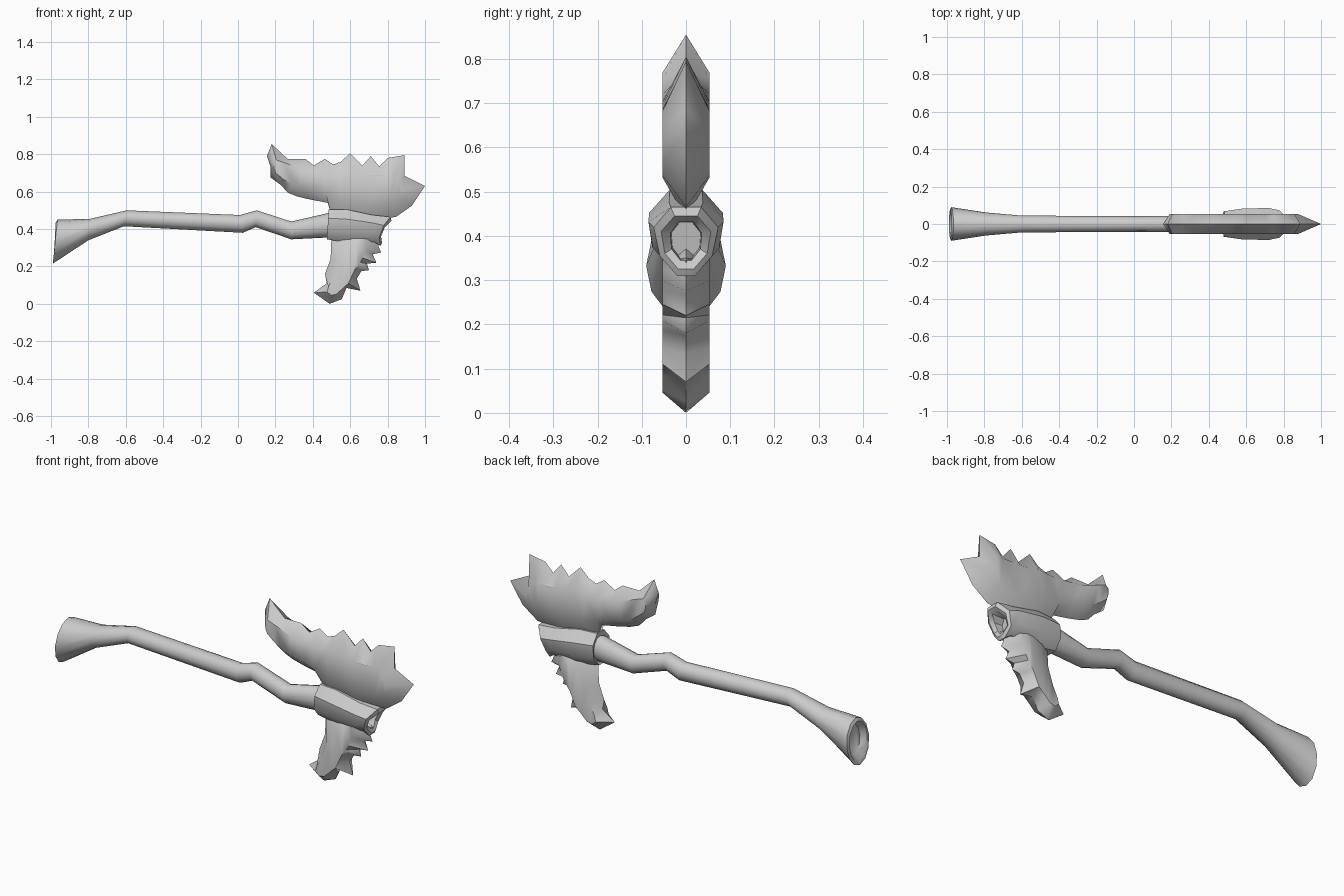
import bpy, bmesh, math
from mathutils import Vector
from mathutils.geometry import intersect_point_line

if "Cube" in bpy.data.objects:
    bpy.data.objects.remove(bpy.data.objects["Cube"])

GREY = (0.6, 0.6, 0.6, 1)
grey = bpy.data.materials.new("plain grey")
grey.use_nodes = True
grey.diffuse_color = GREY
grey.node_tree.nodes["Principled BSDF"].inputs["Base Color"].default_value = GREY


def finish(name, bm, angle):
    bmesh.ops.recalc_face_normals(bm, faces=bm.faces)
    mesh = bpy.data.meshes.new(name)
    bm.to_mesh(mesh)
    bm.free()
    mesh.materials.append(grey)
    obj = bpy.data.objects.new(name, mesh)
    bpy.context.collection.objects.link(obj)
    bpy.ops.object.select_all(action='DESELECT')
    obj.select_set(True)
    bpy.context.view_layer.objects.active = obj
    bpy.ops.object.shade_smooth_by_angle(angle=math.radians(angle))


def ring(top, bottom, half, sides, dip=0, taper=0):
    """Slanted oval between a top and a bottom point; dip pulls the sides back."""
    pts = []
    for i in range(sides):
        a = 2 * math.pi * (i + 0.5 * (sides == 8)) / sides
        c, s = math.cos(a), math.sin(a)
        if sides == 8:
            c, s = c / math.cos(math.pi / 8), s / math.cos(math.pi / 8)
        t = (1 - c) / 2
        x = top[0] + (bottom[0] - top[0]) * t - dip * abs(s)
        z = top[1] + (bottom[1] - top[1]) * t
        pts.append(Vector((x, half * s * (1 + taper * c), z)))
    return pts


def loft(name, rings, angle):
    bm = bmesh.new()
    loops = [[bm.verts.new(p) for p in r] for r in rings]
    for a, b in zip(loops, loops[1:]):
        for i in range(len(a)):
            j = (i + 1) % len(a)
            bm.faces.new((a[i], a[j], b[j], b[i]))
    bm.faces.new(loops[0])
    bm.faces.new(loops[-1])
    finish(name, bm, angle)


def nearest(p, spine):
    best = None
    for a, b in zip(spine, spine[1:]):
        q, t = intersect_point_line(p, a, b)
        q = a.lerp(b, min(1, max(0, t)))
        if best is None or (q - p).length < (best - p).length:
            best = q
    return best


def blade(name, outline, spine, inset, half=0.053):
    """Sharp jagged outline whose bevels rise to a flat cheek on each side."""
    bm = bmesh.new()
    spine = [Vector((x, 0, z)) for x, z in spine]
    edge = [Vector((x, 0, z)) for x, z in outline]
    rim = [bm.verts.new(p) for p in edge]
    n = len(rim)
    for side in (-1, 1):
        cheek = []
        for i, p in enumerate(edge):
            base = p * 0.5 + (edge[i - 1] + edge[(i + 1) % n]) * 0.25
            q = base.lerp(nearest(base, spine), inset)
            cheek.append(bm.verts.new((q.x, side * half, q.z)))
        for i in range(n):
            j = (i + 1) % n
            bm.faces.new((rim[i], rim[j], cheek[j], cheek[i]))
        face = bm.faces.new(cheek)
        bmesh.ops.triangulate(bm, faces=[face])
    finish(name, bm, 50)


# Crooked handle with a flared, hollowed butt
handle = [
    ((-0.945, 0.41), (-0.955, 0.26), 0.055),
    ((-0.975, 0.435), (-0.985, 0.235), 0.072),
    ((-0.965, 0.45), (-0.99, 0.215), 0.09),
    ((-0.79, 0.455), (-0.80, 0.34), 0.062),
    ((-0.595, 0.50), (-0.61, 0.415), 0.045),
    ((0.01, 0.475), (0.025, 0.38), 0.042),
    ((0.10, 0.50), (0.095, 0.41), 0.042),
    ((0.285, 0.44), (0.285, 0.345), 0.043),
    ((0.48, 0.485), (0.48, 0.355), 0.05),
    ((0.72, 0.44), (0.72, 0.35), 0.04),
]
loft("handle", [ring(t, b, h, 12) for t, b, h in handle], 50)

# Socket wrapping the handle, with a slanted open front
socket = [
    ((0.49, 0.49), (0.49, 0.36), 0.05, 0, 0),
    ((0.485, 0.505), (0.475, 0.345), 0.068, 0, 0),
    ((0.58, 0.505), (0.60, 0.325), 0.08, 0, 0.1),
    ((0.72, 0.475), (0.73, 0.33), 0.08, 0, 0.15),
    ((0.83, 0.465), (0.775, 0.31), 0.066, 0.035, 0.25),
    ((0.835, 0.445), (0.785, 0.325), 0.052, 0.035, 0.2),
    ((0.815, 0.432), (0.775, 0.345), 0.034, 0.03, 0.1),
    ((0.735, 0.43), (0.72, 0.35), 0.032, 0, 0.1),
]
loft("socket", [ring(t, b, h, 8, d, k) for t, b, h, d, k in socket], 40)

# Broad jagged upper blade with a long swept-back beard
blade("upper_blade", [
    (0.18, 0.855), (0.265, 0.775), (0.36, 0.775), (0.405, 0.74), (0.465, 0.775),
    (0.51, 0.745), (0.55, 0.76), (0.60, 0.805), (0.665, 0.74), (0.71, 0.79),
    (0.755, 0.735), (0.80, 0.78), (0.89, 0.795), (0.89, 0.685), (1.0, 0.63),
    (0.93, 0.525), (0.845, 0.465), (0.68, 0.44), (0.50, 0.47), (0.48, 0.54),
    (0.375, 0.56), (0.315, 0.575), (0.265, 0.595), (0.23, 0.635), (0.175, 0.675),
    (0.175, 0.73), (0.155, 0.79)],
    [(0.215, 0.72), (0.30, 0.68), (0.50, 0.64), (0.70, 0.61), (0.80, 0.60)], 0.5)

# Narrow jagged lower spike
blade("lower_blade", [
    (0.50, 0.37), (0.495, 0.24), (0.465, 0.16), (0.475, 0.11), (0.405, 0.06),
    (0.49, 0.0), (0.555, 0.025), (0.58, 0.085), (0.655, 0.07), (0.635, 0.135),
    (0.66, 0.175), (0.70, 0.18), (0.69, 0.215), (0.74, 0.22), (0.72, 0.265),
    (0.765, 0.275), (0.75, 0.31), (0.77, 0.35), (0.66, 0.40)],
    [(0.63, 0.34), (0.60, 0.23), (0.55, 0.13), (0.51, 0.07)], 0.5)
